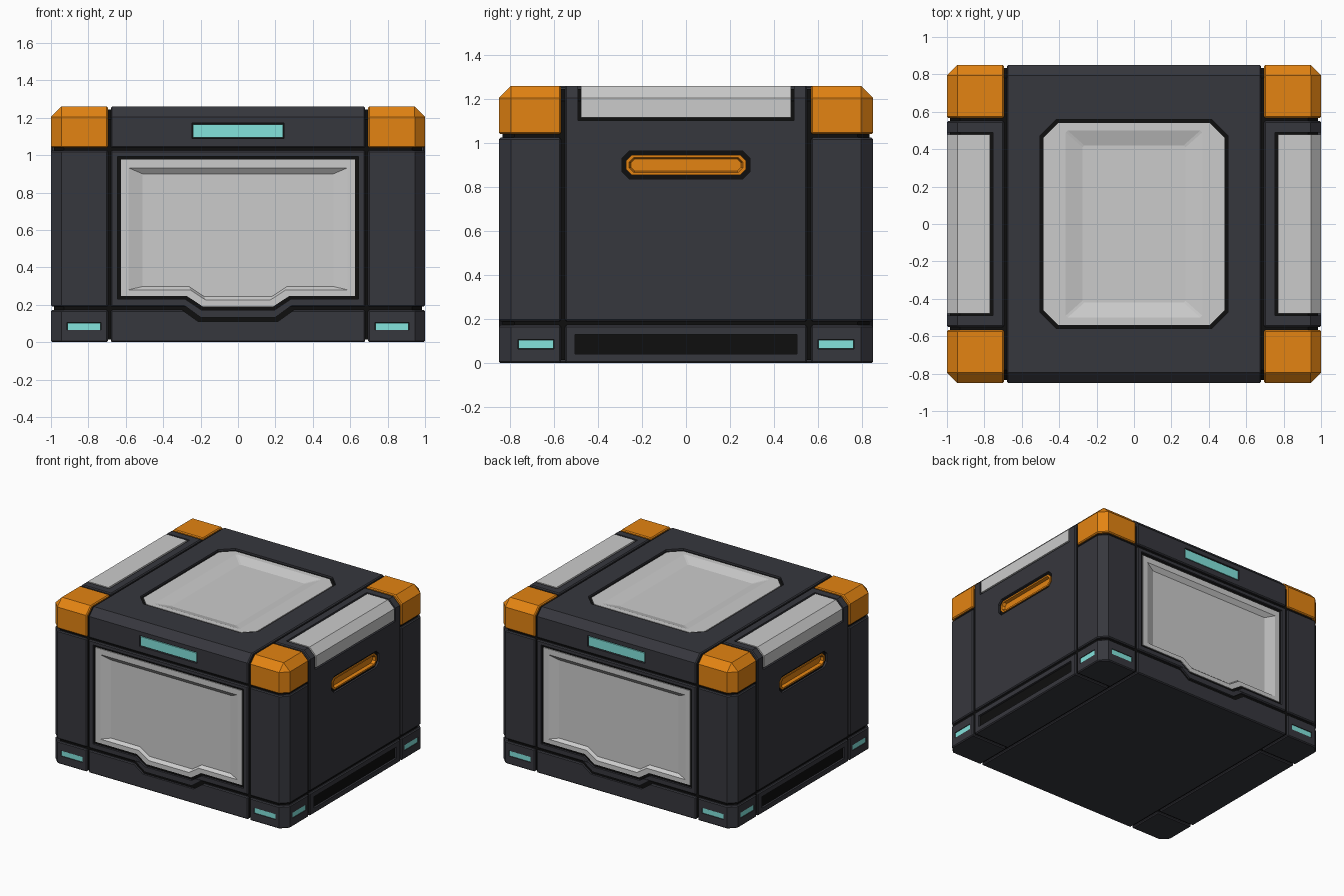
import bpy, bmesh
from math import pi
from mathutils import Matrix

if "Cube" in bpy.data.objects:
    bpy.data.objects.remove(bpy.data.objects["Cube"])

HX, HY, H, CH = 1.0, 0.85, 1.26, 0.055
BIG = 9


def material(name, rgb):
    m = bpy.data.materials.new(name)
    m.diffuse_color = (*rgb, 1)
    m.use_nodes = True
    m.node_tree.nodes["Principled BSDF"].inputs["Base Color"].default_value = m.diffuse_color
    return m


DARK = material("dark_shell", (0.037, 0.038, 0.047))
BLACK = material("black_gap", (0.0045, 0.0045, 0.0045))
ORANGE = material("orange", (0.77, 0.23, 0.006))
CYAN = material("cyan_light", (0.227, 0.77, 0.72))


def finish(name, bm, mat):
    bmesh.ops.recalc_face_normals(bm, faces=bm.faces)
    me = bpy.data.meshes.new(name)
    bm.to_mesh(me)
    bm.free()
    o = bpy.data.objects.new(name, me)
    bpy.context.collection.objects.link(o)
    if mat:
        me.materials.append(mat)
    return o


def cell(name, xr, yr, zr, mat, inset=0.0, bevel=0.007):
    """Part of the chamfered crate hull that lies inside the given ranges."""
    bm = bmesh.new()
    bmesh.ops.create_cube(bm, size=1)
    for v in bm.verts:
        v.co.x *= 2 * (HX - inset)
        v.co.y *= 2 * (HY - inset)
        v.co.z = inset if v.co.z < 0 else H - inset
    edges = [e for e in bm.edges if max(v.co.z for v in e.verts) > 0.5]
    bmesh.ops.bevel(bm, geom=edges, offset=CH, segments=1, profile=0.5, affect='EDGES')
    for axis, rng in enumerate((xr, yr, zr)):
        for sign, lim in zip((-1, 1), rng):
            if abs(lim) == BIG:
                continue
            co, no = [0, 0, 0], [0, 0, 0]
            co[axis], no[axis] = lim, sign
            cut = bmesh.ops.bisect_plane(bm, geom=bm.verts[:] + bm.edges[:] + bm.faces[:],
                                         plane_co=co, plane_no=no, clear_outer=True)["geom_cut"]
            bmesh.ops.edgeloop_fill(bm, edges=[e for e in cut if isinstance(e, bmesh.types.BMEdge)])
    o = finish(name, bm, mat)
    if bevel:
        b = o.modifiers.new("edge", 'BEVEL')
        b.width, b.segments, b.limit_method, b.angle_limit = bevel, 1, 'ANGLE', pi / 3
    return o


def place(face, u, v, d):
    return {"front": (u, -HY + d, v), "side": (HX - d, u, v), "top": (u, v, H - d)}[face]


def add_loft(bm, face, layers):
    """Closed solid through outlines at given depths, repeated on the opposite side."""
    for turn in ((0,) if face == "top" else (0, pi)):
        rot = Matrix.Rotation(turn, 3, 'Z')
        rings = []
        for outline, d in layers:
            rings.append([bm.verts.new(place(face, u, v, d)) for u, v in outline])
            for vert in rings[-1]:
                vert.co = rot @ vert.co
        for a, b in zip(rings, rings[1:]):
            for i in range(len(a)):
                j = (i + 1) % len(a)
                bm.faces.new((a[i], a[j], b[j], b[i]))
        bm.faces.new(rings[0])
        bm.faces.new(rings[-1])


def loft(name, face, layers, mat=None):
    bm = bmesh.new()
    add_loft(bm, face, layers)
    return finish(name, bm, mat)


def cutter(name, prisms):
    bm = bmesh.new()
    for face, outline, depth in prisms:
        add_loft(bm, face, [(outline, -0.1), (outline, depth)])
    o = finish(name, bm, None)
    o.hide_render = True
    return o


def rect(u0, u1, v0, v1):
    return [(u0, v0), (u1, v0), (u1, v1), (u0, v1)]


def octagon(hu, hv, c, v=0):
    return [(-hu, v - hv + c), (-hu + c, v - hv), (hu - c, v - hv), (hu, v - hv + c),
            (hu, v + hv - c), (hu - c, v + hv), (-hu + c, v + hv), (-hu, v + hv - c)]


def notched(hx, top, bot, a, b, low):
    return [(-hx, top), (-hx, bot), (-a, bot), (-b, low), (b, low), (a, bot), (hx, bot), (hx, top)]


# shell pieces separated by grooves
bands = {"lower": (-BIG, 0.172), "middle": (0.19, 1.024), "upper": (1.04, BIG)}
shell = []
for band, zr in bands.items():
    centre = cell(band + "_centre_shell", (-0.68, 0.68), (-BIG, BIG), zr, DARK)
    shell.append(centre)
    if band == "lower":
        lower_centre = centre
    for sx in (-1, 1):
        xr = (0.695, BIG) if sx > 0 else (-BIG, -0.695)
        for sy in (-1, 1):
            yr = (0.567, BIG) if sy > 0 else (-BIG, -0.567)
            shell.append(cell(band + "_corner", xr, yr, zr, ORANGE if band == "upper" else DARK))
        if band != "upper":
            side_z = zr if band == "lower" else (0.19, BIG)
            shell.append(cell(band + "_side_shell", xr, (-0.55, 0.55), side_z, DARK))

# tab under the front panel dipping into the lower band
dip = [(-0.32, 0.187), (-0.215, 0.112), (0.215, 0.112), (0.32, 0.187)]
tab = [(-0.285, 0.195), (-0.2, 0.133), (0.2, 0.133), (0.285, 0.195)]
shell.append(loft("front_panel_tab", "front", [(tab, 0.06), (tab, 0.0)], DARK))

core = cell("groove_core", (-BIG, BIG), (-BIG, BIG), (-BIG, BIG), BLACK, 0.015, 0)

# outlines of inserts
front_out = notched(0.625, 0.976, 0.248, 0.275, 0.19, 0.192)
front_gap = notched(0.643, 0.994, 0.230, 0.282, 0.197, 0.173)
top_out, top_gap = octagon(0.485, 0.54, 0.08), octagon(0.503, 0.56, 0.088)
grip_out, grip_gap = octagon(0.272, 0.046, 0.026, 0.9), octagon(0.29, 0.064, 0.033, 0.9)
lights = [("front", -0.24, 0.24, 1.095, 1.165)]
for s in (-1, 1):
    lights.append(("front", *sorted((s * 0.735, s * 0.912)), 0.066, 0.104))
    lights.append(("side", *sorted((s * 0.602, s * 0.761)), 0.066, 0.104))

# recess cutters
shell_cut = cutter("shell_cutter", [
    ("front", front_gap, 0.1), ("top", top_gap, 0.1), ("side", grip_gap, 0.1),
    ("side", rect(-0.49, 0.49, 1.103, 1.4), 0.245),
    ("side", rect(-0.505, 0.505, 0.042, 0.13), 0.03)]
    + [(f, rect(a - g, b + g, c - g, d + g), 0.03) for f, a, b, c, d in lights
       for g in [0.007 if c > 1 else 0.002]])
core_cut = cutter("core_cutter", [("front", front_out, 0.09), ("top", top_out, 0.09),
                                  ("side", grip_out, 0.09)])
dip_cut = cutter("dip_cutter", [("front", dip, 0.1)])
for o, tools in [(s, [shell_cut]) for s in shell] + [(core, [core_cut]), (lower_centre, [dip_cut])]:
    for t in tools:
        m = o.modifiers.new("recess", 'BOOLEAN')
        m.operation, m.solver, m.object = 'DIFFERENCE', 'EXACT', t
for o in shell + [core]:
    bpy.context.view_layer.objects.active = o
    for m in list(o.modifiers):
        bpy.ops.object.modifier_apply(modifier=m.name)
for t in (shell_cut, core_cut, dip_cut):
    bpy.data.objects.remove(t)

# grey dished panels on front, back and top
loft("front_panel", "front", [
    (front_out, 0.085), (front_out, 0.008),
    (notched(0.585, 0.932, 0.280, 0.255, 0.172, 0.225), 0.008),
    (notched(0.51, 0.90, 0.298, 0.262, 0.182, 0.245), 0.033)])
loft("top_panel", "top", [
    (top_out, 0.085), (top_out, 0.008),
    (octagon(0.365, 0.5, 0.01), 0.008), (octagon(0.275, 0.42, 0.01), 0.034)])

# grey bars along the upper side edges
for xr in ((0.77, BIG), (-BIG, -0.77)):
    cell("side_bar", xr, (-0.478, 0.478), (1.115, BIG), None, bevel=0)

# orange side grips
loft("side_grip", "side", [
    (grip_out, 0.085), (grip_out, 0.006),
    (octagon(0.258, 0.034, 0.02, 0.9), 0.006), (octagon(0.25, 0.028, 0.017, 0.9), 0.03)], ORANGE)

# cyan light strips
for f, a, b, c, d in lights:
    loft("light_strip", f, [(rect(a, b, c, d), 0.03), (rect(a, b, c, d), 0.003)], CYAN)
